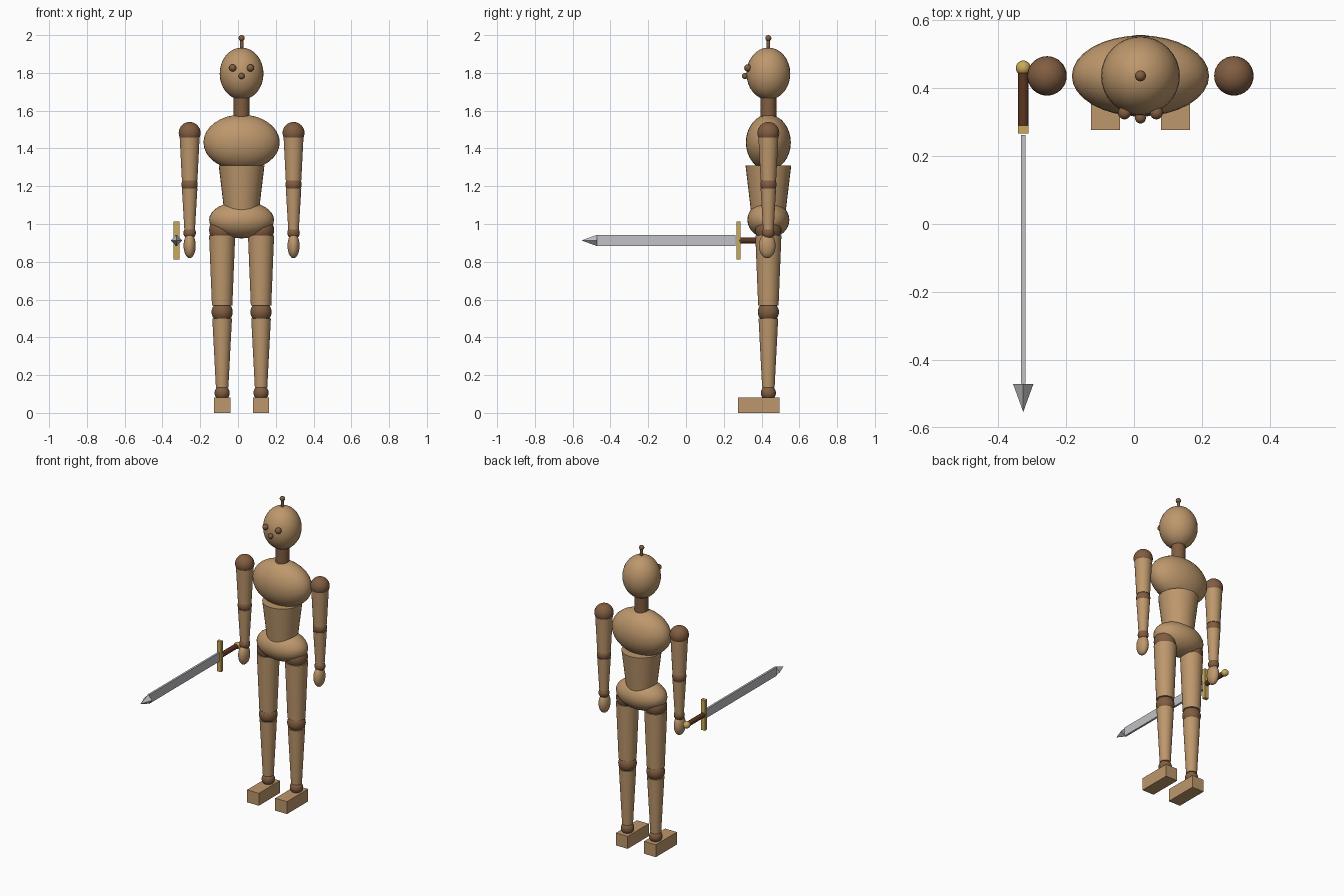
import bpy
import math

if "Cube" in bpy.data.objects:
    bpy.data.objects.remove(bpy.data.objects["Cube"], do_unlink=True)

CX, CY = 0.019, 0.436          # body axis
SWORD_X, SWORD_Z = -0.326, 0.913


def material(name, colour):
    mat = bpy.data.materials.new(name)
    mat.use_nodes = True
    mat.diffuse_color = (*colour, 1)
    mat.node_tree.nodes["Principled BSDF"].inputs["Base Color"].default_value = (*colour, 1)
    return mat


LIGHT = material("light wood", (0.51, 0.31, 0.15))
DARK = material("dark wood", (0.22, 0.11, 0.053))
GRIP = material("grip leather", (0.10, 0.036, 0.015))
GOLD = material("gold", (0.58, 0.40, 0.095))
STEEL = material("steel", (0.54, 0.54, 0.57))


def finish(name, mat, smooth=True):
    obj = bpy.context.object
    obj.name = name
    obj.data.materials.append(mat)
    bpy.ops.object.transform_apply(location=False, rotation=True, scale=True)
    if smooth:
        bpy.ops.object.shade_smooth_by_angle(angle=math.radians(40))
    return obj


def ball(name, mat, loc, radii):
    if not isinstance(radii, tuple):
        radii = (radii,) * 3
    bpy.ops.mesh.primitive_uv_sphere_add(segments=32, ring_count=16, radius=1, location=loc)
    bpy.context.object.scale = radii
    return finish(name, mat)


def limb(name, mat, x, y, z0, z1, r0, r1):
    """Upright tapered cylinder from z0 (radius r0) up to z1 (radius r1)."""
    bpy.ops.mesh.primitive_cone_add(vertices=32, radius1=r0, radius2=r1, depth=z1 - z0,
                                    location=(x, y, (z0 + z1) / 2))
    return finish(name, mat)


def box(name, mat, loc, size):
    bpy.ops.mesh.primitive_cube_add(size=1, location=loc)
    bpy.context.object.scale = size
    return finish(name, mat, smooth=False)


# Head, face and topknot
ball("head", LIGHT, (CX, CY, 1.796), (0.116, 0.116, 0.138))
ball("nose", DARK, (CX, 0.312, 1.783), 0.016)
limb("topknot_stem", DARK, CX, CY, 1.92, 1.985, 0.009, 0.009)
ball("topknot_ball", DARK, (CX, CY, 1.984), 0.016)
limb("neck", DARK, CX, CY, 1.54, 1.70, 0.042, 0.042)

# Trunk
ball("chest", LIGHT, (CX, CY, 1.432), (0.202, 0.119, 0.147))
limb("waist", LIGHT, CX, CY, 1.05, 1.31, 0.09, 0.121)
ball("pelvis", LIGHT, (CX, CY, 1.022), (0.172, 0.111, 0.098))

# Paired parts
for side, s in (("left", 1), ("right", -1)):
    ball(side + "_eye", DARK, (CX + s * 0.047, 0.327, 1.826), 0.019)

    ax = CX + s * 0.275
    ball(side + "_shoulder", DARK, (ax, CY, 1.482), 0.058)
    limb(side + "_upper_arm", LIGHT, ax, CY, 1.23, 1.465, 0.041, 0.053)
    ball(side + "_elbow", DARK, (ax, CY, 1.209), 0.043)
    limb(side + "_forearm", LIGHT, ax, CY, 0.97, 1.188, 0.028, 0.041)
    ball(side + "_wrist", DARK, (ax, CY, 0.953), 0.033)
    ball(side + "_hand", LIGHT, (ax, CY - 0.006, 0.885), (0.032, 0.044, 0.066))

    lx = CX + s * 0.103
    ball(side + "_hip", DARK, (lx, CY, 0.968), 0.069)
    limb(side + "_thigh", LIGHT, lx, CY, 0.568, 0.938, 0.054, 0.069)
    ball(side + "_knee", DARK, (lx, CY, 0.534), 0.056)
    limb(side + "_shin", LIGHT, lx, CY, 0.135, 0.5, 0.033, 0.052)
    ball(side + "_ankle", DARK, (lx, CY, 0.106), 0.04)
    box(side + "_foot", LIGHT, (lx, 0.386, 0.041), (0.086, 0.22, 0.082))

# Sword, pointing forward beside the right hand
ball("sword_pommel", GOLD, (SWORD_X, 0.459, SWORD_Z), 0.022)
bpy.ops.mesh.primitive_cylinder_add(vertices=24, radius=0.016, depth=0.18,
                                    location=(SWORD_X, 0.37, SWORD_Z),
                                    rotation=(math.pi / 2, 0, 0))
finish("sword_grip", GRIP)
box("sword_guard", GOLD, (SWORD_X, 0.278, SWORD_Z), (0.03, 0.023, 0.2))
box("sword_blade", STEEL, (SWORD_X, -0.104, SWORD_Z), (0.013, 0.732, 0.058))
bpy.ops.mesh.primitive_cone_add(vertices=4, radius1=0.03, radius2=0, depth=0.083,
                                location=(SWORD_X, -0.512, SWORD_Z),
                                rotation=(math.pi / 2, 0, 0))
finish("sword_tip", STEEL, smooth=False)
